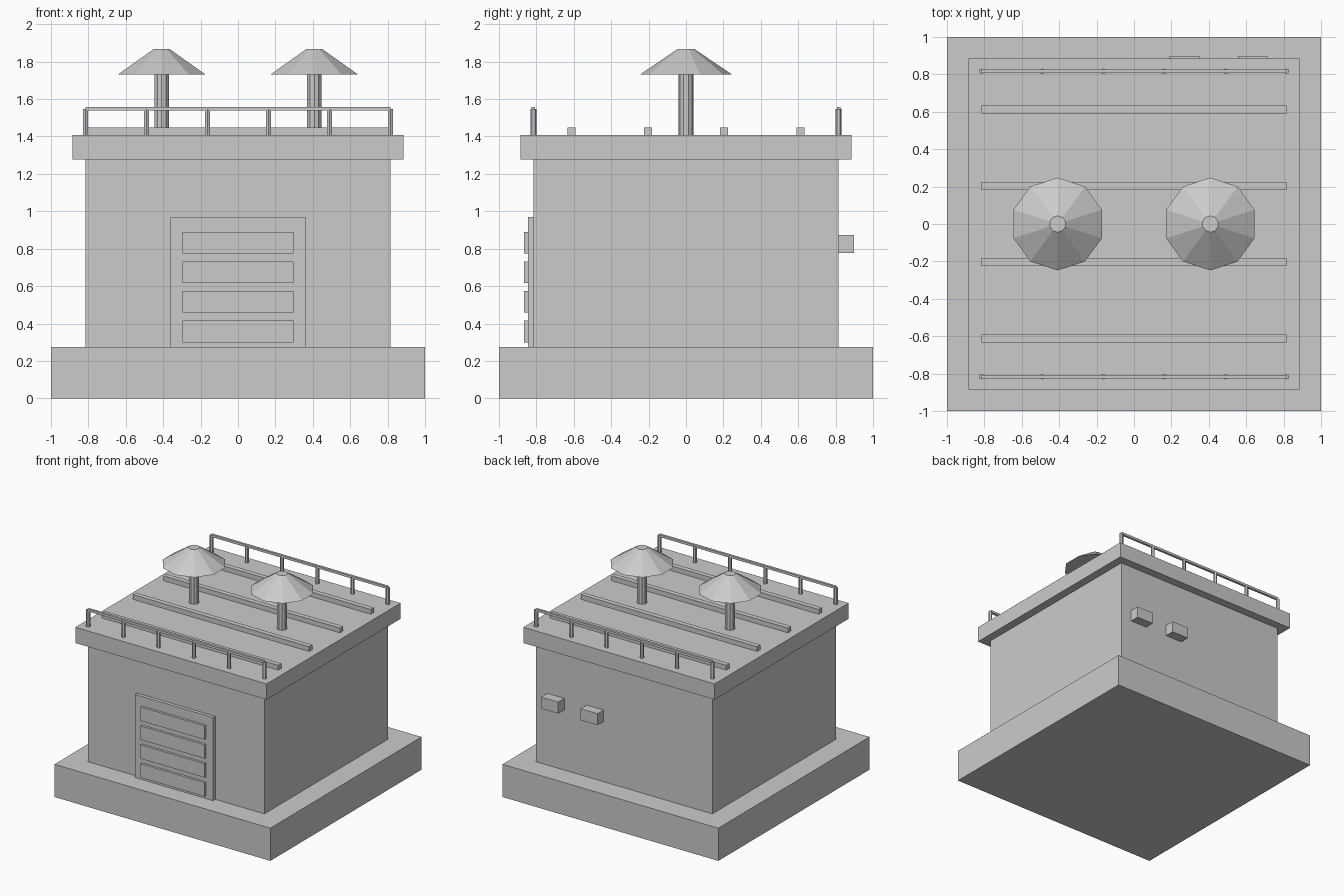
import bpy, bmesh
from math import sin, cos, pi

if "Cube" in bpy.data.objects:
    bpy.data.objects.remove(bpy.data.objects["Cube"])


def finish(name, bm):
    bmesh.ops.recalc_face_normals(bm, faces=bm.faces)
    mesh = bpy.data.meshes.new(name)
    bm.to_mesh(mesh)
    bm.free()
    ob = bpy.data.objects.new(name, mesh)
    bpy.context.collection.objects.link(ob)
    return ob


def box(name, x, y, z):
    """Box from (min, max) ranges along each axis."""
    bm = bmesh.new()
    bmesh.ops.create_cube(bm, size=1)
    for v in bm.verts:
        v.co = [(a + b) / 2 + c * (b - a) for (a, b), c in zip((x, y, z), v.co)]
    return finish(name, bm)


def tapered(name, x, y, sides, r0, r1, z0, z1):
    """Closed upright prism or truncated cone with a corner facing +y."""
    bm = bmesh.new()
    rings = []
    for r, z in ((r0, z0), (r1, z1)):
        rings.append([bm.verts.new((x + r * sin(2 * pi * i / sides),
                                    y + r * cos(2 * pi * i / sides), z))
                      for i in range(sides)])
        bm.faces.new(rings[-1])
    for i in range(sides):
        j = (i + 1) % sides
        bm.faces.new((rings[0][i], rings[0][j], rings[1][j], rings[1][i]))
    return finish(name, bm)


W = 0.816     # half width of the walls
ROOF = 1.408  # roof surface height

# Main masses
box("base_slab", (-1, 1), (-1, 1), (0, 0.274))
box("walls", (-W, W), (-W, W), (0.274, 1.276))
box("roof_slab", (-0.886, 0.886), (-0.886, 0.886), (1.276, ROOF))

# Front door with four raised panels
box("door", (-0.361, 0.361), (-0.845, -W), (0.274, 0.97))
for i in range(4):
    z = 0.299 + 0.1585 * i
    box(f"door_panel_{i + 1}", (-0.297, 0.297), (-0.865, -0.845), (z, z + 0.116))

# Utility boxes on the back wall
for i, x in enumerate((0.27, 0.635)):
    box(f"wall_box_{i + 1}", (x - 0.079, x + 0.079), (W, 0.897), (0.778, 0.874))

# Roof ribs
for i in range(4):
    y = W * (-0.75 + 0.5 * i)
    box(f"roof_rib_{i + 1}", (-W, W), (y - 0.021, y + 0.021), (ROOF, 1.448))

# Railings along front and back roof edges
for side, y in (("front", -W), ("back", W)):
    box(f"{side}_rail", (-W, W), (y - 0.01, y + 0.01), (1.538, 1.558))
    for i in range(6):
        x = -W + 2 * W * i / 5
        tapered(f"{side}_rail_post_{i + 1}", x, y, 6, 0.0155, 0.0155, ROOF, 1.548)

# Roof vents with conical caps
for side, x in (("left", -0.408), ("right", 0.408)):
    tapered(f"{side}_vent_pipe", x, 0, 10, 0.04, 0.04, ROOF, 1.74)
    tapered(f"{side}_vent_cap", x, 0, 10, 0.248, 0.044, 1.73, 1.868)
